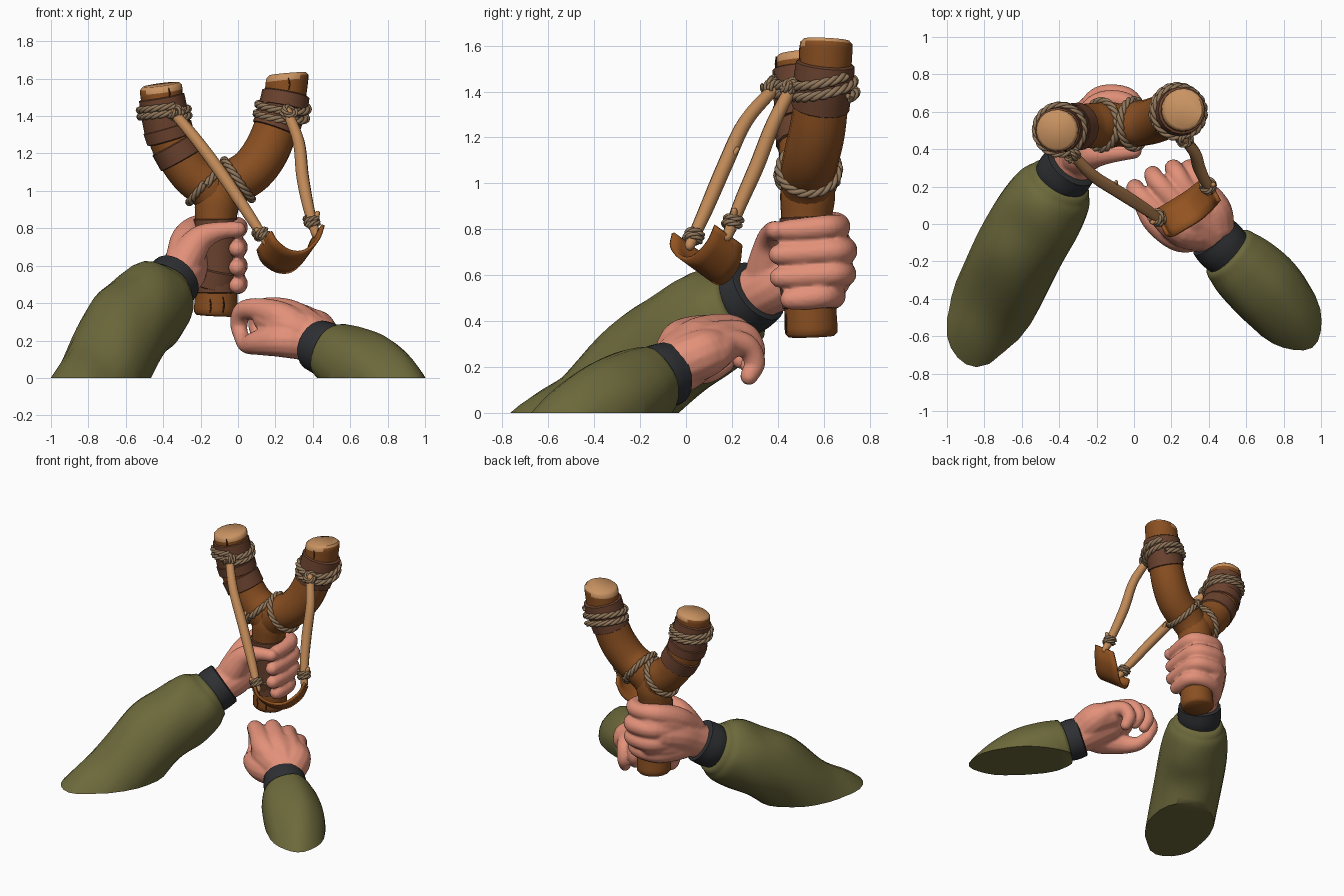
import bpy, bmesh, math
from mathutils import Vector

cube = bpy.data.objects.get("Cube")
if cube:
    bpy.data.objects.remove(cube)


def material(name, r, g, b):
    m = bpy.data.materials.new(name)
    m.use_nodes = True
    col = [(c / 255) ** 2.2 for c in (r, g, b)] + [1]
    m.diffuse_color = col
    m.node_tree.nodes["Principled BSDF"].inputs["Base Color"].default_value = col
    return m


wood = material("wood", 136, 80, 38)
end_grain = material("pale end grain", 200, 146, 98)
leather = material("dark leather", 106, 68, 50)
rope_mat = material("rope", 144, 118, 91)
band_mat = material("tan band", 190, 136, 88)
pouch_mat = material("pouch leather", 146, 84, 38)
skin = material("skin", 226, 144, 121)
sleeve_mat = material("olive sleeve", 108, 105, 62)
cuff_mat = material("black cuff", 50, 51, 54)
crack_mat = material("wood crack", 70, 38, 18)

ROUND = ((.5, .87), (.87, .5), (.98, .17))
CHAMFER = ((.2, .98), (.32, .86))
EDGE = ((.05, .9),)


def smooth_path(pts, n):
    """Catmull-Rom through points of (x, y, z, radius)."""
    p = [Vector(q) for q in pts]
    p = [2 * p[0] - p[1]] + p + [2 * p[-1] - p[-2]]
    out = []
    for i in range(1, len(p) - 2):
        a, b, c, d = p[i - 1:i + 3]
        for k in range(n):
            t = k / n
            out.append(.5 * (2 * b + (c - a) * t + (2 * a - 5 * b + 4 * c - d) * t * t
                             + (3 * b - a - 3 * c + d) * t ** 3))
    return out + [p[-2]]


def sweep(bm, pts, sides=16, n=5, caps=ROUND):
    """Closed tube of changing radius along a smooth path."""
    path = smooth_path(pts, n)
    pos, rad = [q.to_3d() for q in path], [q[3] for q in path]
    t0, t1 = (pos[0] - pos[1]).normalized(), (pos[-1] - pos[-2]).normalized()
    head = [(pos[0] + t0 * rad[0] * o, rad[0] * f) for o, f in reversed(caps)]
    tail = [(pos[-1] + t1 * rad[-1] * o, rad[-1] * f) for o, f in caps]
    rings = head + list(zip(pos, rad)) + tail
    side, previous = None, None
    for i, (c, r) in enumerate(rings):
        tan = (rings[min(i + 1, len(rings) - 1)][0] - rings[max(i - 1, 0)][0]).normalized()
        if side is None:
            side = tan.orthogonal()
        side = (side - tan * side.dot(tan)).normalized()
        up = tan.cross(side)
        ring = []
        for k in range(sides):
            a = math.tau * k / sides
            ring.append(bm.verts.new(c + r * (side * math.cos(a) + up * math.sin(a))))
        if previous:
            for k in range(sides):
                j = (k + 1) % sides
                bm.faces.new((previous[k], previous[j], ring[j], ring[k]))
        else:
            bm.faces.new(ring[::-1])
        previous = ring
    bm.faces.new(previous)


def finish(name, bm, *mats, angle=50):
    me = bpy.data.meshes.new(name)
    bmesh.ops.recalc_face_normals(bm, faces=bm.faces)
    bm.to_mesh(me)
    bm.free()
    for m in mats:
        me.materials.append(m)
    me.polygons.foreach_set("use_smooth", [True] * len(me.polygons))
    me.set_sharp_from_angle(angle=math.radians(angle))
    ob = bpy.data.objects.new(name, me)
    bpy.context.scene.collection.objects.link(ob)
    return ob


def tube(name, mat, pts, **kw):
    bm = bmesh.new()
    sweep(bm, pts, **kw)
    return finish(name, bm, mat)


def rope(name, centre, axis, r, turns=1, pitch=.045, thick=.011, twists=6):
    """Three twisted strands wound round an axis."""
    q = Vector(axis).to_track_quat('Z', 'Y')
    bm = bmesh.new()
    steps = int(turns * 64)
    for s in range(3):
        pts = []
        for k in range(steps + 1):
            a = math.tau * turns * k / steps
            ph = a * twists + math.tau * s / 3
            rr = r + thick * math.cos(ph)
            h = pitch * turns * (k / steps - .5) + thick * math.sin(ph)
            v = Vector(centre) + q @ Vector((rr * math.cos(a), rr * math.sin(a), h))
            pts.append((*v, thick * 1.05))
        sweep(bm, pts, sides=8, n=1, caps=())
    return finish(name, bm, rope_mat, angle=80)


# Forked wooden frame
bm = bmesh.new()
sweep(bm, [(-.12, .545, .37, .116), (-.115, .54, .5, .112), (-.12, .525, .8, .108),
           (-.11, .53, .95, .12), (-.09, .53, 1.05, .1)], caps=CHAMFER, sides=18)
sweep(bm, [(-.12, .53, .92, .1), (-.04, .53, 1.03, .12), (.075, .545, 1.11, .122),
           (.155, .57, 1.22, .122), (.21, .59, 1.36, .118), (.25, .605, 1.5, .115),
           (.262, .61, 1.588, .116)], caps=CHAMFER, sides=18)
sweep(bm, [(-.1, .53, .92, .1), (-.16, .53, 1.02, .12), (-.25, .525, 1.1, .12),
           (-.33, .52, 1.22, .12), (-.385, .51, 1.36, .118), (-.405, .5, 1.48, .113),
           (-.41, .5, 1.532, .114)], caps=CHAMFER, sides=18)


def saw_cut(co):
    """Height added by the slanted cut on each arm."""
    return .2 * (co.x - .26) if co.x > 0 else .05 * (co.x + .41) + .1 * (co.y - .5)


for v in bm.verts:
    if v.co.z > 1.5:
        v.co.z += saw_cut(v.co)
for f in bm.faces:
    c = f.calc_center_median()
    f.material_index = int(c.z - saw_cut(c) > (1.594 if c.x > 0 else 1.538))
finish("forked_frame", bm, wood, end_grain)

# Cracks in the wood
bm = bmesh.new()
for x, y, z, h in ((.27, .497, 1.58, .04), (-.37, .393, 1.53, .04),
                   (-.08, .437, .41, .06), (-.15, .435, .4, .05)):
    sweep(bm, [(x, y, z - h, .003), (x + .006, y, z - h / 3, .005), (x, y, z + .02, .003)], sides=6)
finish("wood_cracks", bm, crack_mat)

# Leather wraps
for name, pts in (
        ("grip_wrap", [(-.115, .54, .46, .12), (-.115, .535, .6, .119), (-.12, .525, .85, .118)]),
        ("grip_wrap_fold", [(-.13, .545, .49, .126), (-.11, .53, .58, .126)]),
        ("left_arm_wrap", [(.2, .585, 1.33, .127), (.235, .598, 1.43, .127), (.252, .605, 1.49, .125)]),
        ("left_arm_wrap_band", [(.243, .6, 1.45, .132), (.256, .607, 1.52, .128)]),
        ("right_arm_wrap", [(-.37, .513, 1.3, .126), (-.39, .506, 1.4, .126), (-.408, .5, 1.5, .123)]),
        ("right_arm_low_wrap", [(-.3, .521, 1.17, .129), (-.345, .517, 1.25, .129)]),
        ("right_arm_mid_wrap", [(-.36, .515, 1.28, .131), (-.378, .511, 1.34, .133)])):
    tube(name, leather, pts, caps=EDGE)

# Ropes
rope("left_arm_rope", (.235, .6, 1.42), (.2, -.16, 1), .133, 2, .05)
rope("right_arm_rope", (-.395, .505, 1.42), (-.1, -.05, 1), .13, 2, .036, .01)
rope("fork_rope_right", (-.175, .53, 1.035), (-.22, 0, .19), .128, 1, .01)
rope("fork_rope_left", (0, .535, 1.06), (.19, 0, .13), .128, 1, .01)

# Elastic bands
tube("right_band", band_mat, [(-.345, .39, 1.42, .028), (-.22, .26, 1.27, .032), (-.08, .17, 1.08, .034),
                              (.06, .08, .87, .031), (.15, .015, .73, .024)], sides=10)
tube("left_band", band_mat, [(.265, .46, 1.42, .028), (.325, .38, 1.26, .032), (.345, .31, 1.08, .034),
                             (.375, .24, .92, .031), (.415, .18, .77, .024)], sides=10)
tube("left_band_end", band_mat, [(.4, .2, .8, .02), (.425, .21, .88, .014)], sides=8)
tube("right_band_end", band_mat, [(.14, .03, .76, .02), (.1, .01, .79, .014)], sides=8)
tube("band_twig", band_mat, [(-.1, .19, 1.1, .015), (-.095, .225, 1.15, .01)], sides=8)
for name, mid, axis in (("right_band_knot", (.125, .035, .77), (-.5, .33, .75)),
                        ("left_band_knot", (.395, .205, .835), (-.15, .25, .7)),
                        ("right_band_tie", (-.335, .375, 1.42), (-.5, -.4, .3)),
                        ("left_band_tie", (.27, .455, 1.42), (.3, -.5, .4))):
    rope(name, mid, axis, .031, 2, .024, .008, 2)

# Pouch: a curved strip of leather
bm = bmesh.new()
across = Vector((.39, -.74, .54))
rows = []
centre_line = smooth_path([(.14, .01, .735, .09), (.17, .01, .675, .1), (.24, .05, .625, .1),
                           (.32, .1, .625, .1), (.39, .16, .69, .095), (.425, .185, .775, .08)], 4)
for p in centre_line:
    rows.append([bm.verts.new(p.to_3d() + across * p[3] * s) for s in (-1, -.5, 0, .5, 1)])
for a, b in zip(rows, rows[1:]):
    for k in range(4):
        bm.faces.new((a[k], a[k + 1], b[k + 1], b[k]))
thickness = finish("pouch", bm, pouch_mat).modifiers.new("thickness", 'SOLIDIFY')
thickness.thickness, thickness.offset = .018, 0


# Hands: overlapping fingers and palm fused into one skin
def hand(name, paths):
    bm = bmesh.new()
    for pts in paths:
        sweep(bm, pts, sides=14)
    ob = finish(name, bm, skin)
    m = ob.modifiers.new("fuse", 'REMESH')
    m.mode, m.voxel_size, m.use_smooth_shade = 'VOXEL', .01, True
    s = ob.modifiers.new("soften", 'SMOOTH')
    s.factor, s.iterations = .5, 4


grip = [[(-.37, .25, .49, .11), (-.3, .38, .56, .125), (-.27, .48, .62, .12), (-.22, .58, .65, .11)],
        [(-.28, .45, .66, .1), (-.23, .56, .73, .095), (-.17, .64, .74, .08)],
        [(-.28, .45, .58, .1), (-.23, .56, .57, .095), (-.17, .64, .58, .08)],
        [(-.32, .33, .54, .09), (-.27, .36, .65, .092), (-.2, .375, .745, .073),
         (-.1, .38, .785, .05), (0, .39, .795, .042)]]
for z, back in ((.81, -.01), (.705, .02), (.605, .015), (.51, -.03)):
    zm = z * .75 + .14
    grip.append([(-.32, .35, z * .4 + .31, .07), (-.275, .5, zm, .08), (-.2, .64 + back, z, .066),
                 (-.09, .67 + back, z, .056), (-.01, .63 + back, z, .054),
                 (0, .52, z - .01, .052), (-.005, .425 - back, z - .015, .046)])
hand("right_hand", grip)

pinch = [[(.46, -.11, .15, .11), (.38, -.02, .22, .13), (.29, .06, .285, .13)],
         [(.4, -.03, .22, .11), (.27, -.02, .275, .11), (.17, .06, .32, .092)],
         [(.43, -.02, .22, .11), (.41, .08, .26, .108), (.34, .14, .28, .088)],
         [(.38, -.04, .18, .09), (.25, -.06, .2, .092), (.12, .01, .19, .07),
          (.05, .1, .18, .05), (.02, .17, .215, .042)]]
for x, y, z, mx, my, lean in ((.11, .08, .365, .25, -.03, .045), (.19, .15, .37, .31, .03, .03),
                              (.275, .185, .345, .37, .08, .005), (.355, .185, .3, .42, .1, 0)):
    pinch.append([(.42, -.05, .2, .08), (mx, my, z - .05, .085), (x, y, z, .063),
                  (x - .04 - lean, y + .08, z - .01, .053), (x - .06 - lean, y + .115, z - .08, .047),
                  (x - .05 - lean, y + .09, z - .14, .04)])
hand("left_hand", pinch)

# Cuffs
tube("right_cuff", cuff_mat, [(-.4, .23, .465, .145), (-.375, .265, .49, .152), (-.335, .315, .53, .148)],
     sides=24, caps=EDGE)
tube("left_cuff", cuff_mat, [(.51, -.16, .135, .138), (.465, -.115, .155, .145), (.425, -.07, .172, .14)],
     sides=24, caps=EDGE)


# Sleeves, cut flat at the ground
def sleeve(name, pts):
    bm = bmesh.new()
    sweep(bm, pts, sides=24, n=6, caps=((.1, .96), (.16, .85)))
    for v in bm.verts:  # soft cloth folds
        v.co.z += .012 * math.sin(17 * v.co.x + 9 * v.co.y) * math.sin(11 * v.co.y - 14 * v.co.z)
    geom = bm.verts[:] + bm.edges[:] + bm.faces[:]
    cut = bmesh.ops.bisect_plane(bm, geom=geom, plane_co=(0, 0, 0), plane_no=(0, 0, 1), clear_inner=True)
    edges = [e for e in cut["geom_cut"] if isinstance(e, bmesh.types.BMEdge)]
    bmesh.ops.holes_fill(bm, edges=edges, sides=0)
    finish(name, bm, sleeve_mat)


sleeve("right_sleeve", [(-.99, -.86, -.36, .21), (-.86, -.63, -.18, .22), (-.735, -.39, -.01, .232),
                        (-.61, -.13, .235, .238), (-.505, .05, .355, .235), (-.43, .17, .425, .212),
                        (-.4, .22, .455, .178)])
sleeve("left_sleeve", [(1, -.75, -.32, .15), (.91, -.61, -.17, .165), (.81, -.47, -.045, .187),
                       (.7, -.34, .035, .203), (.59, -.235, .092, .193), (.515, -.165, .127, .168)])
